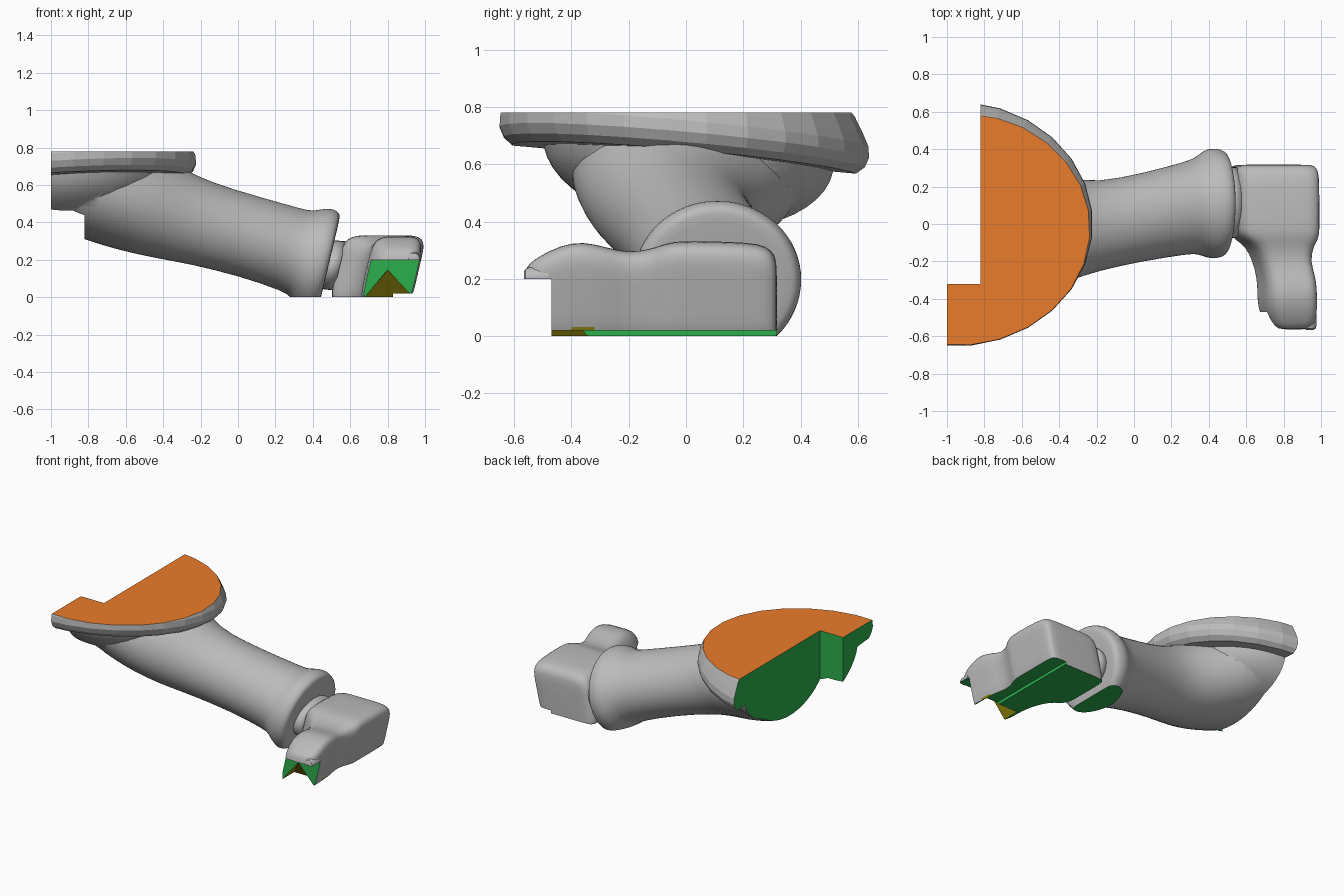
import bpy, bmesh
from math import cos, sin, pi, radians

if "Cube" in bpy.data.objects:
    bpy.data.objects.remove(bpy.data.objects["Cube"])

TILT = 0.23  # arm and hand lean: x shift per unit of height


def material(name, rgb):
    m = bpy.data.materials.new(name)
    m.diffuse_color = (*rgb, 1)
    m.use_nodes = True
    m.node_tree.nodes["Principled BSDF"].inputs["Base Color"].default_value = m.diffuse_color
    return m


GREY = material("grey", (0.5, 0.5, 0.5))
ORANGE = material("orange", (0.83, 0.2, 0.025))
GREEN = material("green", (0.025, 0.43, 0.075))
OLIVE = material("olive", (0.32, 0.27, 0.005))


def make(name, rings, smooth=True, subsurf=0):
    """Skin a list of closed rings and cap both ends."""
    bm = bmesh.new()
    loops = [[bm.verts.new(p) for p in r] for r in rings]
    n = len(loops[0])
    for a, b in zip(loops, loops[1:]):
        for i in range(n):
            bm.faces.new((a[i], a[(i + 1) % n], b[(i + 1) % n], b[i]))
    bm.faces.new(loops[0][::-1])
    bm.faces.new(loops[-1])
    bmesh.ops.recalc_face_normals(bm, faces=bm.faces)
    for f in bm.faces:
        f.smooth = smooth
    me = bpy.data.meshes.new(name)
    bm.to_mesh(me)
    bm.free()
    me.materials.append(GREY)
    ob = bpy.data.objects.new(name, me)
    bpy.context.collection.objects.link(ob)
    if subsurf:
        ob.modifiers.new("round", 'SUBSURF').levels = subsurf
        bake(ob)
    return ob


def bake(ob):
    bpy.context.view_layer.update()
    dg = bpy.context.evaluated_depsgraph_get()
    me = bpy.data.meshes.new_from_object(ob.evaluated_get(dg))
    ob.modifiers.clear()
    ob.data = me


def combine(ob, other, op):
    m = ob.modifiers.new("bool", 'BOOLEAN')
    m.operation, m.object, m.solver = op, other, 'EXACT'
    bake(ob)
    bpy.data.objects.remove(other)


def cut(ob, lo, hi):
    ring = lambda z: [(lo[0], lo[1], z), (hi[0], lo[1], z), (hi[0], hi[1], z), (lo[0], hi[1], z)]
    combine(ob, make("cutter", [ring(lo[2]), ring(hi[2])], False), 'DIFFERENCE')


def paint(ob, planes):
    """Colour the flat cut faces: (axis, position, material)."""
    me = ob.data
    flat = [not p.use_smooth for p in me.polygons]
    me.set_sharp_from_angle(angle=radians(35))
    me.materials.clear()
    for m in (GREY, ORANGE, GREEN, OLIVE):
        me.materials.append(m)
    for p, is_flat in zip(me.polygons, flat):
        p.material_index = 0
        p.use_smooth = not is_flat
        for axis, pos, mat in planes:
            if abs(p.normal[axis]) > 0.999 and abs(p.center[axis] - pos) < 0.002:
                p.material_index = mat
                p.use_smooth = False


def tube(name, stations, n=32, subsurf=1):
    """Elliptical sections (x, y, z, ry, rz) leaning with the arm."""
    rings = []
    for x, y, z, ry, rz in stations:
        rings.append([(x + TILT * rz * sin(a), y + ry * cos(a), z + 0.97 * rz * sin(a))
                      for a in (2 * pi * i / n for i in range(n))])
    return make(name, rings, True, subsurf)


def disc(name, profile, n, smooth, cx, cy, stretch):
    """Turned profile (radius, height) on the tilted shoulder plane."""
    rings = []
    for r, h in profile:
        ring = []
        for i in range(n):
            a = 2 * pi * (i + 0.5) / n
            x, y = cx + r * stretch * cos(a), cy + r * sin(a)
            ring.append((x, y, 0.618 + 0.055 * (x + 0.87) - 0.09 * y + h))
        rings.append(ring)
    return make(name, rings, smooth)


# Upper arm with flared cuff
arm = tube("upper_arm", [
    (-1.15, .03, .66, .36, .19), (-1.0, .03, .65, .41, .25), (-.8, .02, .62, .43, .305),
    (-.65, .005, .56, .405, .295), (-.5, -.02, .50, .345, .275), (-.35, -.03, .445, .275, .25),
    (-.2, -.015, .395, .238, .227), (.05, .037, .328, .236, .220), (.3, .09, .25, .25, .227),
    (.34, .10, .23, .262, .24), (.38, .11, .208, .288, .27), (.42, .11, .198, .296, .288),
    (.46, .11, .19, .292, .285), (.485, .11, .187, .275, .265), (.488, .11, .186, .25, .24),
    (.488, .11, .186, .1, .1)])

# Shoulder bowl and faceted rim plate
bowl = disc("shoulder_bowl", [(.51 * cos(t), .03 - .28 * sin(t)) for t in
                              (pi / 2 * (0.98 - i / 12) for i in range(12))] + [(.51, .06)],
            48, True, -.87, .01, 1)
plate = disc("shoulder_plate", [(.48, 0), (.61, 0), (.64, .025), (.655, .06), (.652, .10),
                                (.635, .14), (.605, .20), (.57, .24), (.5, .3)],
             28, False, -.96, .0, 1.13)
combine(arm, bowl, 'UNION')
combine(arm, plate, 'UNION')
cut(arm, (-3, -3, .78), (3, 3, 3))
cut(arm, (-3, -3, -3), (3, 3, 0))
cut(arm, (-3, -3, -2), (-1, 3, 2))
cut(arm, (-2, -.32, -2.5), (-.82, 2, 2.5))
paint(arm, [(2, .78, 1), (2, 0, 2), (0, -1, 2), (0, -.82, 2), (1, -.32, 2)])

# Wrist collar in the gap
tube("wrist", [(.46, .115, .175, .18, .13), (.50, .115, .172, .19, .135),
               (.545, .115, .168, .19, .135)], 32, 0)

# Palm and finger block: rounded-box sections along y (y, x0, x1, top)
SECTIONS = [
    (.318, .60, .93, .24), (.312, .55, .957, .285), (.28, .535, .97, .315), (.22, .532, .972, .328),
    (.0, .532, .972, .333), (-.05, .537, .972, .328), (-.085, .575, .965, .318), (-.12, .625, .947, .305),
    (-.2, .665, .932, .29), (-.28, .685, .957, .31), (-.36, .69, .96, .331), (-.44, .69, .965, .316),
    (-.51, .72, .965, .28), (-.55, .745, .95, .252), (-.567, .775, .92, .225)]
rings = []
for y, x0, x1, top in SECTIONS:
    lo, ring = -.04, []
    power = 7 if y > -.1 else 5
    for i in range(40):
        c, s = cos(2 * pi * i / 40), sin(2 * pi * i / 40)
        k = (abs(c) ** power + abs(s) ** power) ** (-1 / power)
        z = (top + lo) / 2 + (top - lo) / 2 * s * k
        ring.append(((x0 + x1) / 2 + (x1 - x0) / 2 * c * k + TILT * (z - .17), y, z))
    rings.append(ring)
hand = make("hand", rings, True, 1)
cut(hand, (-3, -3, -3), (3, 3, 0))
cut(hand, (.83, -2, -2), (2, 2, .02))
cut(hand, (-2, -2.5, -2.5), (2.5, -.47, .2))

# Triangular notch under the finger end with one sloped roof
notch = make("cutter", [[(.67, -.48, -.01), (.945, -.48, -.01), (.80, -.48, .147)],
                        [(.67, -.335, -.01), (.945, -.335, -.01), (.80, -.468, .146)]], False)
combine(hand, notch, 'DIFFERENCE')
paint(hand, [(2, 0, 2), (2, .02, 2), (2, .2, 2), (1, -.47, 2), (0, .83, 2)])
for p in hand.data.polygons:
    c = p.center
    if p.material_index == 0 and c.z < .14 and -.469 < c.y < -.33 and .68 < c.x < .925 and p.normal.z < -.2:
        p.material_index = 3
        p.use_smooth = False

# Small rounded fingertip stub
tip = make("fingertip", [[(.94 + r * cos(a), y, .205 + r * sin(a)) for a in
                          (2 * pi * i / 20 for i in range(20))]
                         for y, r in ((-.48, .036), (-.545, .036), (-.56, .03), (-.566, .02))])
cut(tip, (-2, -2, -2), (2, 2, .2))
paint(tip, [(2, .2, 2)])
